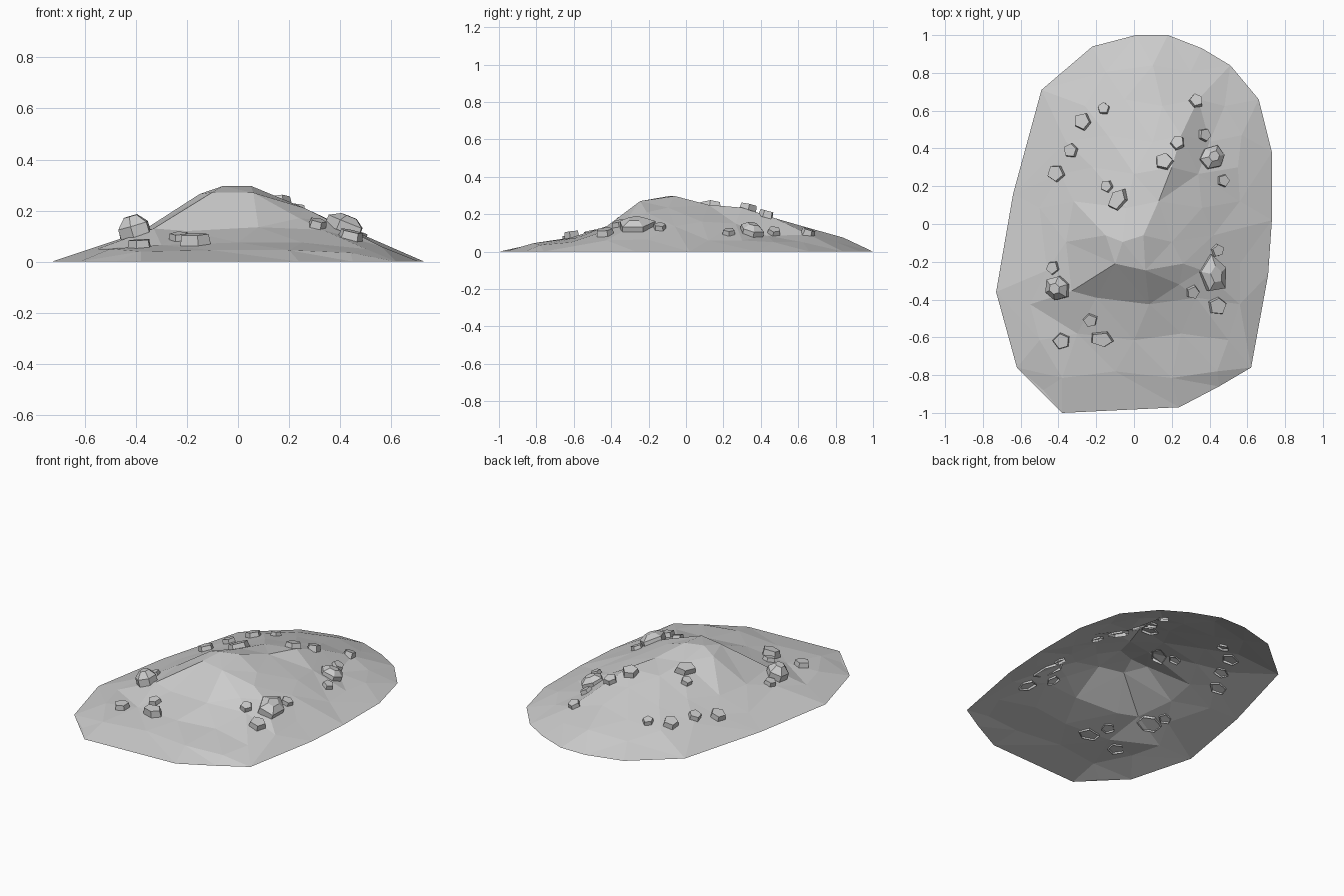
import bpy, bmesh, math, random
from mathutils import Vector, Quaternion
from mathutils.bvhtree import BVHTree
from mathutils.geometry import delaunay_2d_cdt

if "Cube" in bpy.data.objects:
    bpy.data.objects.remove(bpy.data.objects["Cube"])

random.seed(4)

# Ground outline of the mound (z = 0)
rim = [(-.38, -1), (.24, -.97), (.45, -.86), (.62, -.76), (.71, -.27), (.73, .02),
       (.73, .38), (.66, .66), (.51, .84), (.36, .93), (.18, 1), (.01, 1), (-.22, .94),
       (-.49, .71), (-.64, .16), (-.73, -.36), (-.62, -.76), (-.48, -.88)]

# Height points, one row (y) at a time: (x, z) pairs
rows = {
    -.80: [(-.38, .04), (-.1, .045), (.2, .045), (.44, .035)],
    -.60: [(-.5, .05), (-.3, .065), (0, .075), (.25, .075), (.5, .05)],
    -.41: [(-.55, .05), (-.2, .12), (.08, .135), (.33, .125), (.56, .06)],
    -.34: [(-.33, .13), (.24, .17)],
    -.23: [(-.46, .09), (-.1, .272), (.06, .27), (.26, .21), (.36, .16), (.56, .065)],
    -.08: [(-.36, .13), (-.15, .265), (-.06, .296), (.05, .297), (.2, .235), (.42, .135)],
    .10: [(-.5, .055), (-.32, .13), (-.04, .255), (.13, .25), (.36, .16), (.56, .06)],
    .28: [(-.39, .085), (-.22, .15), (0, .225), (.2, .235), (.34, .15), (.55, .06)],
    .45: [(-.36, .085), (-.14, .145), (.1, .19), (.25, .18), (.4, .085), (.57, .05)],
    .64: [(-.26, .085), (-.05, .11), (.15, .135), (.34, .09), (.48, .05)],
    .82: [(-.15, .055), (.1, .075), (.3, .05)],
}
points = [Vector((x, y, 0)) for x, y in rim]
for y, row in rows.items():
    for i, (x, z) in enumerate(row):
        points.append(Vector((x, y + (.02 if i % 2 else -.015), z)))

# Triangulated mound, open underneath
flat, _, faces, orig, _, _ = delaunay_2d_cdt([p.xy for p in points], [], [], 0, 1e-5)
verts = [Vector((v.x, v.y, points[orig[i][0]].z)) for i, v in enumerate(flat)]
mesh = bpy.data.meshes.new("mound")
mesh.from_pydata(verts, [], faces)
mound = bpy.data.objects.new("mound", mesh)
bpy.context.collection.objects.link(mound)
bm = bmesh.new()
bm.from_mesh(mesh)
for f in bm.faces:
    f.normal_update()
    if f.normal.z < 0:
        f.normal_flip()
bm.to_mesh(mesh)
bm.free()
tree = BVHTree.FromPolygons(verts, faces)


def rock(x, y, rx, ry, turn, height, peaked=False, sides=5):
    """Chipped stone resting on the slope, open below where it is buried."""
    hit, n, _, _ = tree.ray_cast(Vector((x, y, 2)), Vector((0, 0, -1)))
    if n.z < 0:
        n = -n
    lean = Quaternion().slerp(Vector((0, 0, 1)).rotation_difference(n), .85)
    spin = Quaternion((0, 0, 1), math.radians(turn))
    bm = bmesh.new()
    rings = []
    jit = [random.uniform(.9, 1.1) for _ in range(sides)]
    levels = [(-.015, 1), (height * .5, 1), (height, .45)] if peaked else [(-.012, 1), (height, .86)]
    for z, s in levels:
        ring = []
        for i in range(sides):
            a = math.tau * i / sides
            p = Vector((rx * s * jit[i] * math.cos(a), ry * s * jit[i] * math.sin(a), z))
            ring.append(bm.verts.new(hit + lean @ (spin @ p)))
        rings.append(ring)
    for low, high in zip(rings, rings[1:]):
        for i in range(sides):
            j = (i + 1) % sides
            bm.faces.new((low[i], low[j], high[j], high[i]))
    bm.faces.new(rings[-1])
    me = bpy.data.meshes.new("rock")
    bm.to_mesh(me)
    bm.free()
    bpy.context.collection.objects.link(bpy.data.objects.new("rock", me))


# Small flat stones: x, y, radius
for x, y, r in [(-.16, .61, .038), (-.27, .54, .05), (-.33, .39, .042), (-.41, .27, .05),
                (-.14, .2, .037), (.33, .65, .04), (.37, .47, .038), (.23, .43, .043),
                (.16, .33, .052), (.47, .23, .038), (.44, -.14, .038), (.31, -.36, .04),
                (.44, -.43, .052), (-.43, -.23, .038), (-.23, -.51, .04), (-.38, -.62, .05)]:
    rock(x, y, r, r, random.uniform(0, 72), .5 * r + .004)

# Long slabs
rock(-.08, .13, .072, .05, 60, .03)
rock(-.17, -.61, .072, .045, -8, .04)

# Large faceted boulders
rock(-.40, -.34, .07, .07, 20, .075, True, 6)
rock(.41, .35, .07, .062, 10, .05, True, 6)
rock(.42, -.27, .1, .08, 100, .05, True)
